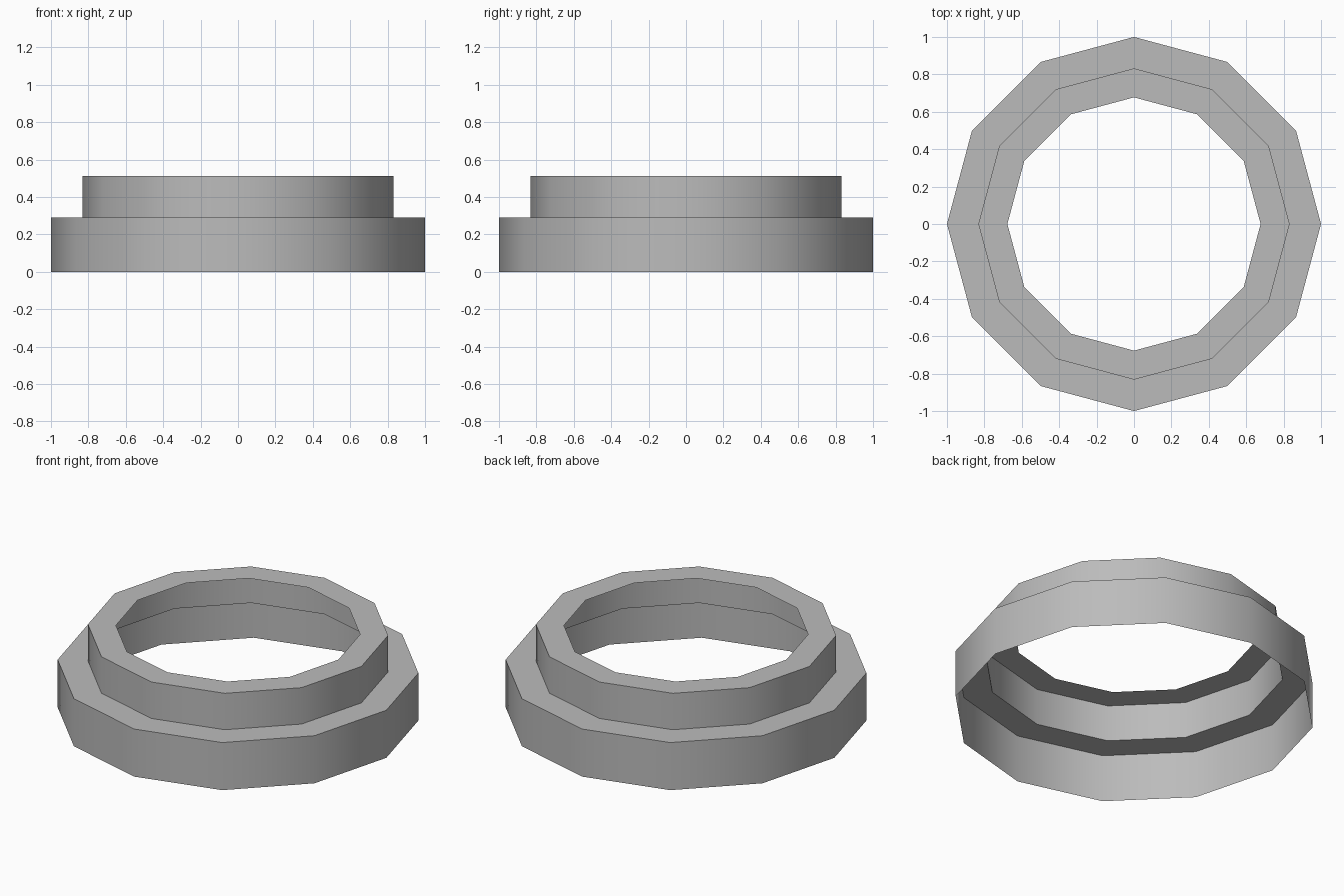
import bpy
import bmesh
import math

cube = bpy.data.objects.get("Cube")
if cube:
    bpy.data.objects.remove(cube, do_unlink=True)

# Plain grey material
GREY = (0.5, 0.5, 0.5, 1.0)
grey = bpy.data.materials.new("plain grey")
grey.use_nodes = True
grey.diffuse_color = GREY
grey.node_tree.nodes["Principled BSDF"].inputs["Base Color"].default_value = GREY

SIDES = 12

# Open stepped profile as (radius, height), from the outer bottom rim to the inner top rim
profile = [(1.0, 0.0), (1.0, 0.29), (0.832, 0.29), (0.832, 0.512), (0.677, 0.512)]

# Spin the profile into a twelve-sided shell
bm = bmesh.new()
rings = []
for radius, height in profile:
    angles = [math.tau * i / SIDES for i in range(SIDES)]
    rings.append([bm.verts.new((radius * math.cos(a), radius * math.sin(a), height))
                  for a in angles])
for low, high in zip(rings, rings[1:]):
    for i in range(SIDES):
        j = (i + 1) % SIDES
        bm.faces.new((low[i], low[j], high[j], high[i]))

mesh = bpy.data.meshes.new("stepped_ring")
bm.to_mesh(mesh)
bm.free()
mesh.materials.append(grey)

ring = bpy.data.objects.new("stepped_ring", mesh)
bpy.context.collection.objects.link(ring)

# Smooth walls with crisp step edges
bpy.ops.object.select_all(action="DESELECT")
ring.select_set(True)
bpy.context.view_layer.objects.active = ring
bpy.ops.object.shade_smooth_by_angle(angle=math.radians(45))
